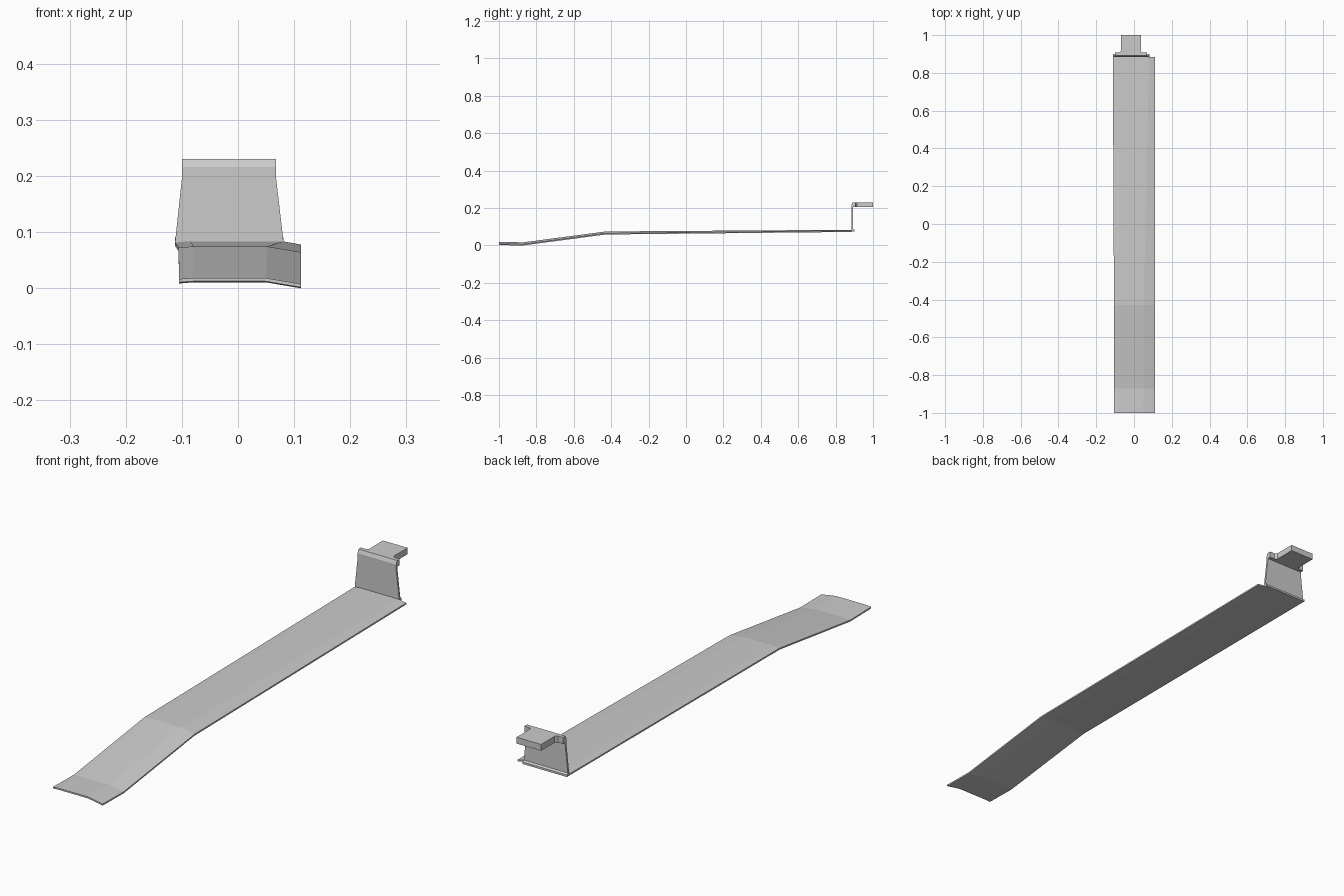
import bpy, bmesh

cube = bpy.data.objects.get("Cube")
if cube:
    bpy.data.objects.remove(cube)

grey = bpy.data.materials.new("plain_grey")
grey.use_nodes = True
color = (0.6, 0.6, 0.6, 1)
grey.diffuse_color = color
grey.node_tree.nodes["Principled BSDF"].inputs["Base Color"].default_value = color


def loft(name, rings):
    """Skin closed rings of points and cap both ends."""
    bm = bmesh.new()
    loops = [[bm.verts.new(p) for p in ring] for ring in rings]
    n = len(loops[0])
    for a, b in zip(loops, loops[1:]):
        for i in range(n):
            j = (i + 1) % n
            bm.faces.new((a[i], a[j], b[j], b[i]))
    bm.faces.new(loops[0])
    bm.faces.new(loops[-1])
    bmesh.ops.recalc_face_normals(bm, faces=bm.faces)
    mesh = bpy.data.meshes.new(name)
    bm.to_mesh(mesh)
    bm.free()
    mesh.materials.append(grey)
    obj = bpy.data.objects.new(name, mesh)
    bpy.context.collection.objects.link(obj)
    return obj


# Long bent strip with drooping sides: y, middle height, left/right creases, outer edge
thickness = 0.006
rings = []
for y, z, edge, crease_l, crease_r in [
    (-1.0, 0.018, -0.105, -0.08, 0.048),
    (-0.87, 0.016, -0.105, -0.08, 0.05),
    (-0.43, 0.074, -0.106, -0.08, 0.052),
    (0.885, 0.083, -0.112, -0.085, 0.08),
]:
    droop = (0.112 - crease_r) * 0.17
    top = [(edge, z - 0.002), (crease_l, z), (crease_r, z), (0.112, z - droop)]
    rings.append([(x, y, h) for x, h in top]
                 + [(x, y, h - thickness) for x, h in reversed(top)])
loft("long_strip", rings)

# Tapered upright plate
rings = []
for z, left, right in [(0.075, -0.112, 0.081), (0.083, -0.112, 0.081),
                       (0.195, -0.1, 0.068), (0.216, -0.1, 0.068)]:
    rings.append([(left, 0.885, z), (right, 0.885, z),
                  (right, 0.893, z), (left, 0.893, z)])
loft("upright_plate", rings)

# Chamfered lip along the top of the upright
profile = [(0.885, 0.205), (0.885, 0.216), (0.891, 0.23), (0.907, 0.23), (0.907, 0.205)]
loft("top_lip", [[(x, y, z) for y, z in profile] for x in (-0.1, 0.068)])

# Flared foot flange behind the upright
profile = [(0.89, 0.075), (0.89, 0.09), (0.9, 0.083), (0.9, 0.075)]
loft("foot_flange", [[(x, y, z) for y, z in profile] for x in (-0.112, 0.081)])

# Rear tab with a short widened root
rings = []
for y, left, right in [(0.9, -0.085, 0.052), (0.915, -0.07, 0.037), (1.0, -0.07, 0.037)]:
    rings.append([(left, y, 0.205), (right, y, 0.205), (right, y, 0.23), (left, y, 0.23)])
loft("rear_tab", rings)
